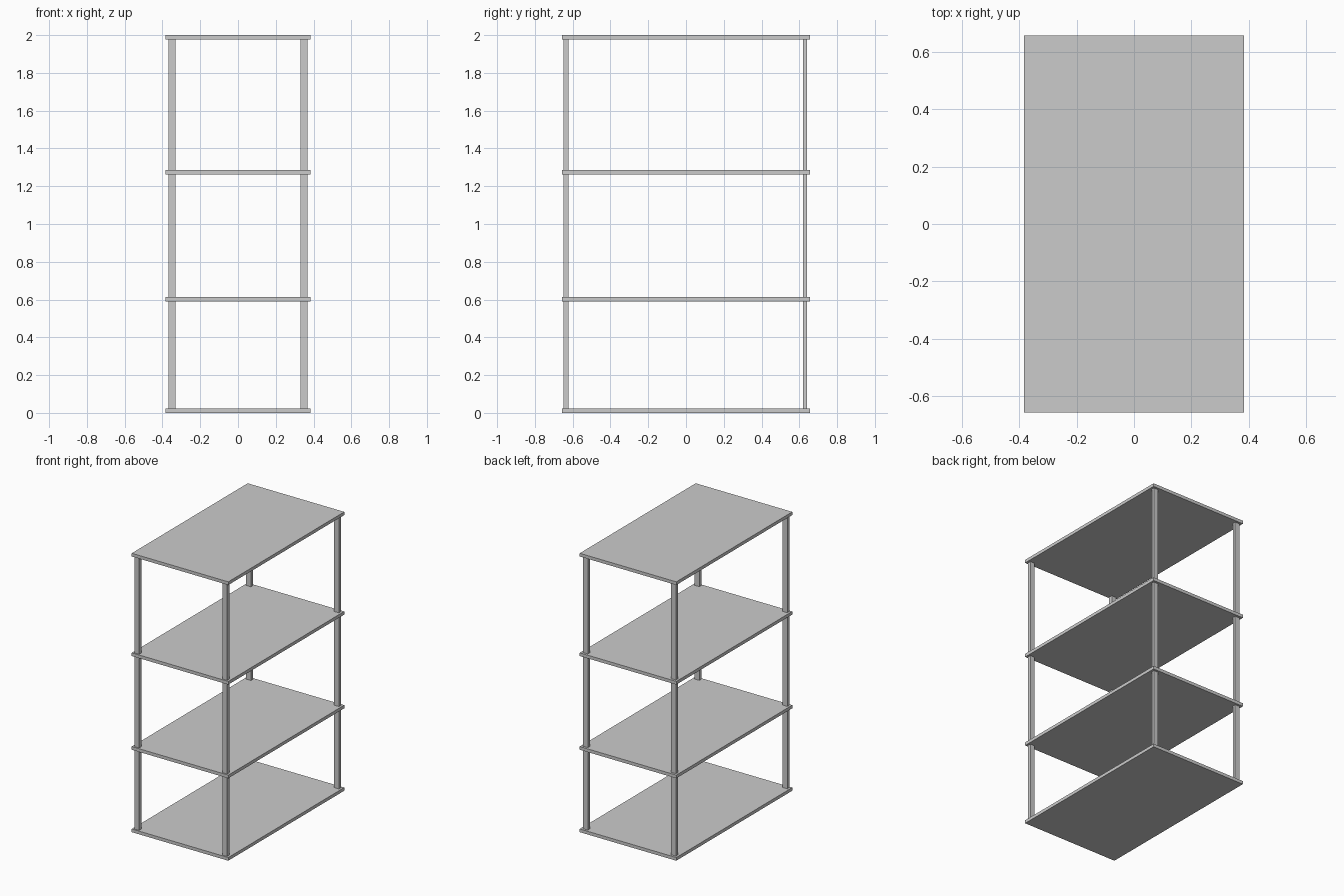
import bpy

if "Cube" in bpy.data.objects:
    bpy.data.objects.remove(bpy.data.objects["Cube"])


def box(name, x0, x1, y0, y1, z0, z1):
    """Axis-aligned box between two corners."""
    bpy.ops.mesh.primitive_cube_add(
        size=1, location=((x0 + x1) / 2, (y0 + y1) / 2, (z0 + z1) / 2))
    ob = bpy.context.object
    ob.name = name
    ob.scale = (x1 - x0, y1 - y0, z1 - z0)
    bpy.ops.object.transform_apply(location=False, rotation=False, scale=True)
    return ob


HALF_X, HALF_Y, THICK = 0.383, 0.657, 0.023

# Four flat shelves, given by the height of their top faces
for name, top in (("bottom_shelf", THICK), ("lower_shelf", 0.614),
                  ("upper_shelf", 1.286), ("top_shelf", 2.0)):
    box(name, -HALF_X, HALF_X, -HALF_Y, HALF_Y, top - THICK, top)

# Corner posts, the front pair slightly thicker than the back pair
for depth, y0, y1 in (("front", -0.648, -0.622), ("back", 0.619, 0.641)):
    for side, x0, x1 in (("left", -0.368, -0.331), ("right", 0.330, 0.367)):
        box(f"{depth}_{side}_post", x0, x1, y0, y1, THICK / 2, 2 - THICK / 2)
